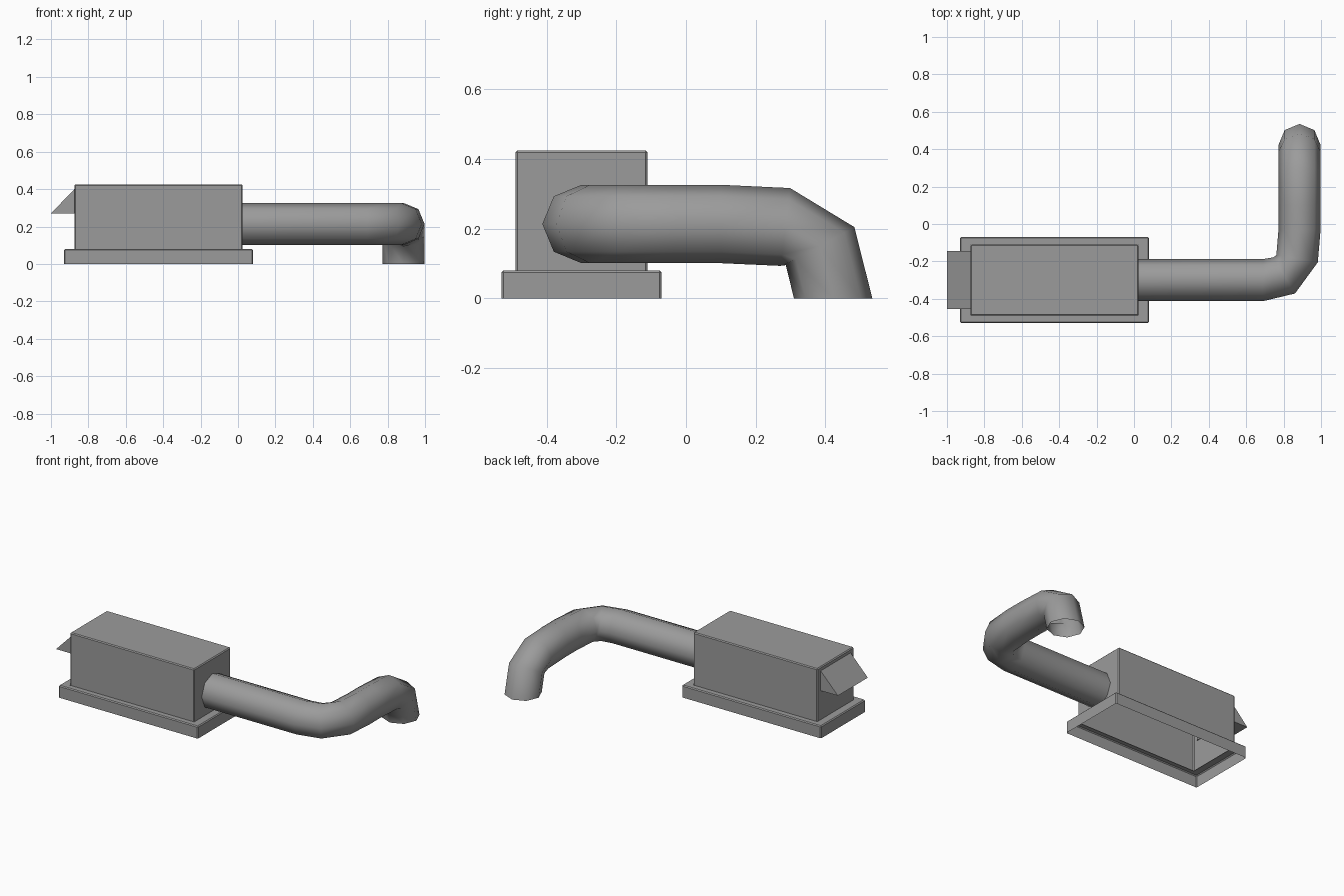
import bpy, bmesh, math
from mathutils import Vector

old = bpy.data.objects.get("Cube")
if old:
    bpy.data.objects.remove(old, do_unlink=True)

metal = bpy.data.materials.new("duct grey")
metal.use_nodes = True
GREY = (0.33, 0.33, 0.33, 1)
metal.diffuse_color = GREY
metal.node_tree.nodes["Principled BSDF"].inputs["Base Color"].default_value = GREY


def finish(bm, name):
    mesh = bpy.data.meshes.new(name)
    bm.to_mesh(mesh)
    bm.free()
    mesh.materials.append(metal)
    obj = bpy.data.objects.new(name, mesh)
    bpy.context.collection.objects.link(obj)
    return obj


def open_box(name, low, high, bevel, hole=None):
    """Bottomless box with softened edges; hole = half sizes of a top opening."""
    low, high = Vector(low), Vector(high)
    mid, size = (low + high) / 2, high - low
    bm = bmesh.new()
    bmesh.ops.create_cube(bm, size=1)
    for v in bm.verts:
        v.co = mid + Vector(a * b for a, b in zip(v.co, size))
    bm.normal_update()
    bottom = [f for f in bm.faces if f.normal.z < -0.9]
    bmesh.ops.delete(bm, geom=bottom, context='FACES')
    edges = [e for e in bm.edges if not e.is_boundary]
    bmesh.ops.bevel(bm, geom=edges, offset=bevel, segments=1, affect='EDGES')
    if hole:
        bm.normal_update()
        top = max((f for f in bm.faces if f.normal.z > 0.9), key=lambda f: f.calc_area())
        bmesh.ops.inset_individual(bm, faces=[top], thickness=0.02)
        for v in top.verts:
            for i in range(2):
                v.co[i] = mid[i] + math.copysign(hole[i], v.co[i] - mid[i])
        bmesh.ops.delete(bm, geom=[top], context='FACES')
    return finish(bm, name)


# Skirt and housing, both open underneath
open_box("base_skirt", (-0.93, -0.53, 0), (0.08, -0.07, 0.08), 0.006, (0.45, 0.19))
open_box("housing", (-0.875, -0.49, 0.075), (0.025, -0.11, 0.425), 0.006)

# Wedge-shaped vent hood on the end wall
bm = bmesh.new()
profile = [(-0.87, 0.405), (-1.0, 0.27), (-0.87, 0.27)]
face = bm.faces.new([bm.verts.new((x, -0.455, z)) for x, z in profile])
side = bmesh.ops.extrude_face_region(bm, geom=[face])["geom"]
for v in side:
    if isinstance(v, bmesh.types.BMVert):
        v.co.y += 0.31
bmesh.ops.recalc_face_normals(bm, faces=bm.faces)
finish(bm, "vent_hood")

# Eight-sided pipe: ring centres with the heading of each ring
RADIUS, SIDES = 0.1125, 8
flat_run = [(0.015, -0.30, 0), (0.69, -0.30, 0), (0.803, -0.275, 31),
            (0.872, -0.185, 80), (0.885, -0.03, 90), (0.885, 0.10, 90)]
drop_run = [(0.285, 0.205, -7), (0.385, 0.15, -61), (0.4225, 0, -90)]
rings = []
for x, y, deg in flat_run:
    a = math.radians(deg)
    rings.append((Vector((x, y, 0.2135)), Vector((math.sin(a), -math.cos(a), 0)), Vector((0, 0, 1))))
for y, z, deg in drop_run:
    a = math.radians(deg)
    rings.append((Vector((0.885, y, z)), Vector((1, 0, 0)), Vector((0, -math.sin(a), math.cos(a)))))

bm = bmesh.new()
loops = []
for centre, out, up in rings:
    angles = [math.tau * i / SIDES for i in range(SIDES)]
    loops.append([bm.verts.new(centre + RADIUS * (out * math.cos(a) + up * math.sin(a))) for a in angles])
for a, b in zip(loops, loops[1:]):
    for i in range(SIDES):
        j = (i + 1) % SIDES
        bm.faces.new((a[i], a[j], b[j], b[i])).smooth = True
bmesh.ops.recalc_face_normals(bm, faces=bm.faces)
finish(bm, "exhaust_pipe")
